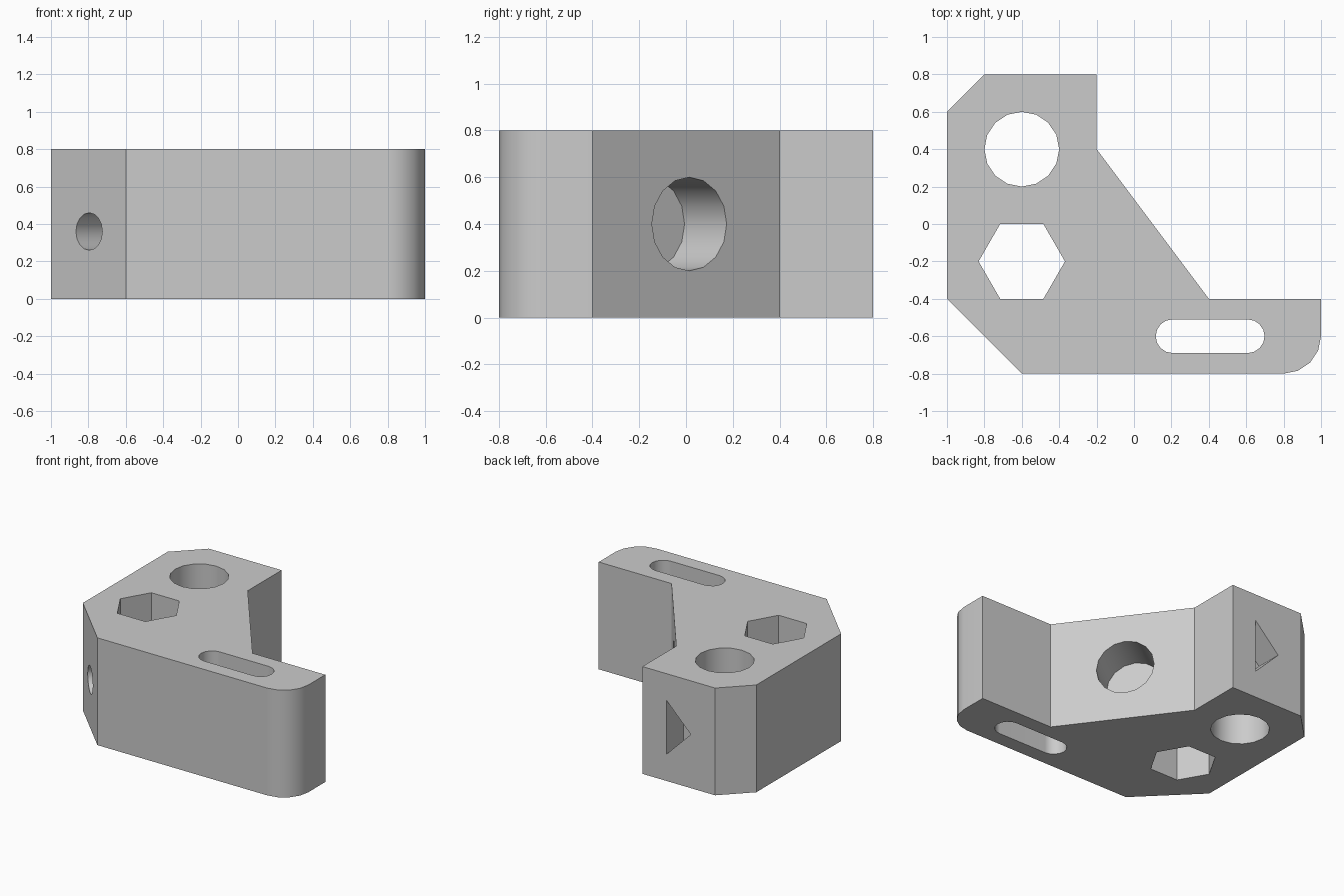
import bpy, bmesh
from math import radians, cos, sin
from mathutils import Matrix, Vector

default = bpy.data.objects.get("Cube")
if default:
    bpy.data.objects.remove(default, do_unlink=True)

HEIGHT = 0.8
grey = bpy.data.materials.new("plain grey")
grey.use_nodes = True
grey.diffuse_color = (0.6, 0.6, 0.6, 1)
grey.node_tree.nodes["Principled BSDF"].inputs["Base Color"].default_value = grey.diffuse_color


def arc(cx, cy, radius, start, end, steps):
    """Points along a circular arc, angles in degrees."""
    angles = [radians(start + (end - start) * i / steps) for i in range(steps + 1)]
    return [(cx + radius * cos(a), cy + radius * sin(a)) for a in angles]


def circle(radius, sides):
    return arc(0, 0, radius, 0, 360, sides)[:-1]


def prism(name, profile, low, high, matrix=Matrix()):
    """Extrude a flat profile between two local heights and place it."""
    bm = bmesh.new()
    face = bm.faces.new([bm.verts.new((x, y, low)) for x, y in profile])
    top = bmesh.ops.extrude_face_region(bm, geom=[face])["geom"]
    bmesh.ops.translate(bm, vec=(0, 0, high - low),
                        verts=[v for v in top if isinstance(v, bmesh.types.BMVert)])
    bmesh.ops.recalc_face_normals(bm, faces=bm.faces)
    bm.transform(matrix)
    mesh = bpy.data.meshes.new(name)
    bm.to_mesh(mesh)
    bm.free()
    mesh.materials.append(grey)
    obj = bpy.data.objects.new(name, mesh)
    bpy.context.collection.objects.link(obj)
    return obj


def side_frame(origin, outward):
    """Frame on a side wall: local z points outward, local y points up."""
    z = Vector(outward).normalized()
    y = Vector((0, 0, 1))
    x = y.cross(z)
    return Matrix.Translation(origin) @ Matrix((x, y, z)).transposed().to_4x4()


# Block with chamfered corners and one rounded corner
outline = [(-1, 0.6), (-1, -0.4), (-0.6, -0.8)]
outline += arc(0.8, -0.6, 0.2, -90, 0, 4)
outline += [(1, -0.4), (0.4, -0.4), (-0.2, 0.4), (-0.2, 0.8), (-0.8, 0.8)]
block = prism("bracket_block", outline, 0, HEIGHT)

# Vertical through holes
slot = arc(0.206, -0.6, 0.09, 90, 270, 8) + arc(0.608, -0.6, 0.09, -90, 90, 8)
through = (-0.1, HEIGHT + 0.1)
cutters = [
    prism("round_hole", circle(0.2, 16), *through, Matrix.Translation((-0.6, 0.4, 0))),
    prism("hex_hole", circle(0.231, 6), *through, Matrix.Translation((-0.6, -0.2, 0))),
    prism("slot_hole", slot, *through),
]

# Blind pockets in the side walls
triangle = [(0.1, 0), (-0.1, 0.2), (-0.1, -0.2)]
cutters += [
    prism("slanted_wall_pocket", circle(0.2, 16), -0.3, 0.1,
          side_frame((0.0895, 0.014, 0.4), (0.8, 0.6, 0))),
    prism("chamfer_pocket", circle(0.1, 16), -0.2, 0.1,
          side_frame((-0.796, -0.604, 0.36), (-1, -1, 0))),
    prism("triangle_pocket", triangle, -0.2, 0.1,
          side_frame((-0.5, 0.8, 0.4), (0, 1, 0))),
]

# Cut every hole, then bake the result and drop the cutters
for cutter in cutters:
    mod = block.modifiers.new(cutter.name, "BOOLEAN")
    mod.operation = "DIFFERENCE"
    mod.solver = "EXACT"
    mod.object = cutter
depsgraph = bpy.context.evaluated_depsgraph_get()
baked = bpy.data.meshes.new_from_object(block.evaluated_get(depsgraph))
block.modifiers.clear()
block.data = baked
for cutter in cutters:
    bpy.data.objects.remove(cutter, do_unlink=True)

# Smooth curved walls, crisp edges
bpy.ops.object.select_all(action="DESELECT")
block.select_set(True)
bpy.context.view_layer.objects.active = block
bpy.ops.object.shade_smooth_by_angle(angle=radians(30))
weighted = block.modifiers.new("even_shading", "WEIGHTED_NORMAL")
weighted.keep_sharp = True
